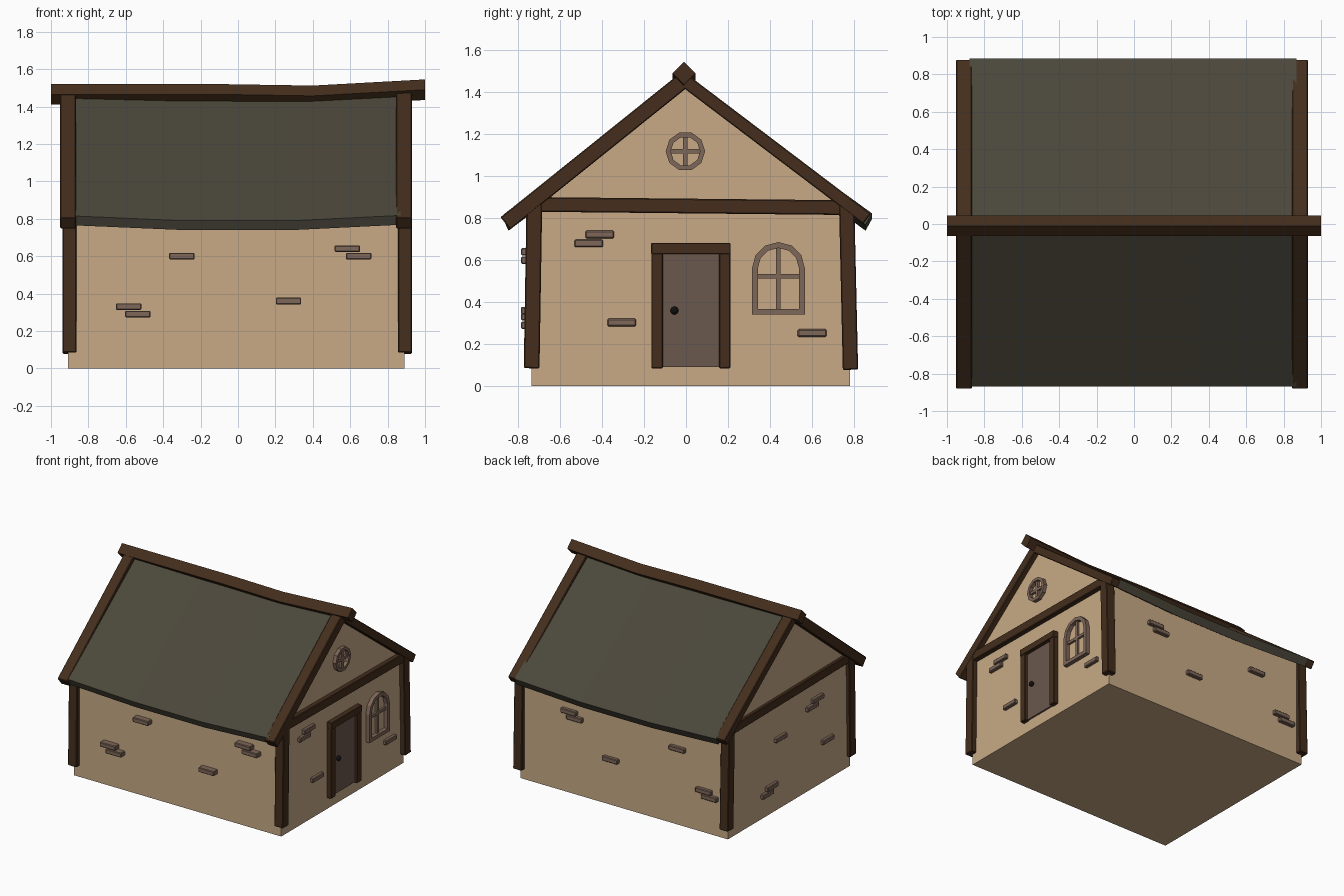
import bpy, bmesh, math
from mathutils import Vector

if "Cube" in bpy.data.objects:
    bpy.data.objects.remove(bpy.data.objects["Cube"])


def material(name, rgb):
    m = bpy.data.materials.new(name)
    m.diffuse_color = (*rgb, 1)
    m.use_nodes = True
    m.node_tree.nodes["Principled BSDF"].inputs["Base Color"].default_value = m.diffuse_color
    return m


PLASTER = material("plaster", (0.58, 0.40, 0.24))
WOOD = material("dark_wood", (0.058, 0.027, 0.012))
SLATE = material("roof_slate", (0.070, 0.063, 0.043))
BRICK = material("brick", (0.21, 0.135, 0.10))
DOOR = material("door_wood", (0.147, 0.098, 0.075))
IRON = material("iron", (0.005, 0.005, 0.005))


def loft(name, rings, mat, closed=False, bevel=0):
    """Bridge equal-sized point rings; cap the ends, or join last to first."""
    bm = bmesh.new()
    vs = [[bm.verts.new(p) for p in r] for r in rings]
    n = len(vs[0])
    pairs = list(zip(vs, vs[1:])) + ([(vs[-1], vs[0])] if closed else [])
    for a, b in pairs:
        for i in range(n):
            j = (i + 1) % n
            bm.faces.new((a[i], a[j], b[j], b[i]))
    if not closed:
        bm.faces.new(vs[0])
        bm.faces.new(vs[-1])
    bmesh.ops.recalc_face_normals(bm, faces=bm.faces)
    if bevel:
        bmesh.ops.bevel(bm, geom=list(bm.edges), offset=bevel, segments=1, affect='EDGES')
    me = bpy.data.meshes.new(name)
    bm.to_mesh(me)
    bm.free()
    ob = bpy.data.objects.new(name, me)
    me.materials.append(mat)
    bpy.context.collection.objects.link(ob)
    return ob


def beam(name, p0, p1, xw, w, mat=WOOD):
    """Squared timber from p0 to p1: xw wide along x, w across in the yz plane."""
    p0, p1 = Vector(p0), Vector(p1)
    side = Vector((1, 0, 0)).cross(p1 - p0).normalized() * w / 2
    x = Vector((xw / 2, 0, 0))
    loft(name, [[p + x + side, p - x + side, p - x - side, p + x - side] for p in (p0, p1)],
         mat, bevel=0.005)


def box(name, lo, hi, mat, bevel=0):
    loft(name, [[(lo[0], lo[1], z), (hi[0], lo[1], z), (hi[0], hi[1], z), (lo[0], hi[1], z)]
                for z in (lo[2], hi[2])], mat, bevel=bevel)


def frame(name, outer, inner, x0, x1, mat):
    """Hollow frame facing x, from matching outer and inner (y, z) outlines."""
    loft(name, [[(x, y, z) for y, z in o]
                for o, x in ((outer, x0), (outer, x1), (inner, x1), (inner, x0))],
         mat, closed=True)


# Walls with gables
gable = [(-0.735, 0), (0.78, 0), (0.78, 0.85), (-0.01, 1.42), (-0.735, 0.83)]
loft("walls", [[(x, y, z) for y, z in gable] for x in (-0.91, 0.89)], PLASTER)

# Sagging roof slab
roof = [(-0.868, 0.815), (-0.01, 1.468), (0.885, 0.82),
        (0.855, 0.765), (-0.01, 1.40), (-0.845, 0.765)]
loft("roof", [[(x, y, z + s) for y, z in roof]
              for x, s in ((-0.88, 0), (-0.3, -0.025), (0.3, -0.025), (0.87, 0.003))], SLATE)

# Ridge beam, set on its corner and slightly bent
d = 0.055
loft("ridge_beam", [[(x, -0.01 + d * a, z + d * b) for a, b in ((1, 0), (0, 1), (-1, 0), (0, -1))]
                    for x, z in ((-1, 1.465), (-0.1, 1.465), (0.4, 1.457), (1, 1.49))], WOOD)

# Corner posts, rafters and cross beams at each gable
for side, px, rx in (("left", -0.9, -0.908), ("right", 0.892, 0.888)):
    beam(side + "_front_post", (px, -0.735, 0.085), (px, -0.722, 0.87), 0.075, 0.075)
    beam(side + "_back_post", (px, 0.783, 0.078), (px, 0.765, 0.86), 0.075, 0.073)
    beam(side + "_front_rafter", (rx, -0.86, 0.775), (rx, 0.0, 1.465), 0.085, 0.075)
    beam(side + "_back_rafter", (rx, 0.862, 0.797), (rx, -0.02, 1.465), 0.085, 0.062)
    beam(side + "_cross_beam", (px, -0.70, 0.865), (px, 0.757, 0.85), 0.07, 0.07)

# Door with timber surround and knob
box("door", (0.87, -0.115, 0.09), (0.903, 0.165, 0.635), DOOR)
box("door_front_jamb", (0.87, -0.165, 0.085), (0.925, -0.11, 0.635), WOOD, 0.004)
box("door_back_jamb", (0.87, 0.158, 0.085), (0.925, 0.212, 0.635), WOOD, 0.004)
box("door_lintel", (0.87, -0.166, 0.628), (0.93, 0.213, 0.682), WOOD, 0.004)
bpy.ops.mesh.primitive_uv_sphere_add(segments=12, ring_count=8, radius=0.019,
                                     location=(0.912, -0.055, 0.36))
knob = bpy.context.object
knob.name = "door_knob"
knob.data.materials.append(IRON)
bpy.ops.object.shade_smooth_by_angle()


# Arched window
def arch(r, base):
    top = [(0.44 + r * math.cos(math.pi * i / 6), 0.56 + r * math.sin(math.pi * i / 6))
           for i in range(7)]
    return [(0.44 - r, base), (0.44 + r, base)] + top


frame("arched_window_frame", arch(0.126, 0.34), arch(0.098, 0.368), 0.87, 0.922, BRICK)
box("arched_window_upright", (0.87, 0.429, 0.35), (0.908, 0.451, 0.67), BRICK)
box("arched_window_crossbar", (0.87, 0.33, 0.513), (0.907, 0.55, 0.535), BRICK)


# Round gable window
def decagon(r):
    return [(-0.003 + r * math.cos(math.tau * i / 10), 1.118 + r * math.sin(math.tau * i / 10))
            for i in range(10)]


frame("round_window_frame", decagon(0.094), decagon(0.07), 0.87, 0.918, BRICK)
box("round_window_upright", (0.87, -0.014, 1.04), (0.908, 0.008, 1.195), BRICK)
box("round_window_crossbar", (0.87, -0.08, 1.107), (0.907, 0.074, 1.129), BRICK)

# Exposed bricks: (position along wall, height) on each wall
W, H = 0.068, 0.018
front = [(-0.3, 0.6), (0.585, 0.64), (0.645, 0.6), (-0.585, 0.33), (-0.535, 0.29), (0.27, 0.36)]
back = [(0.46, 0.64), (0.41, 0.6), (0.10, 0.36), (-0.48, 0.6), (-0.71, 0.33), (-0.76, 0.29)]
right = [(-0.41, 0.722), (-0.463, 0.68), (-0.305, 0.303), (0.60, 0.253)]
left = [(-0.316, 0.69), (-0.25, 0.65), (0.14, 0.557), (-0.44, 0.32), (0.25, 0.216), (0.305, 0.177)]
for name, spots, d0, d1 in (("front", front, -0.785, -0.72), ("back", back, 0.76, 0.808)):
    for u, z in spots:
        box(name + "_brick", (u - W, d0, z - H), (u + W, d1, z + H), BRICK, 0.005)
for name, spots, d0, d1 in (("right", right, 0.87, 0.915), ("left", left, -0.935, -0.89)):
    for u, z in spots:
        box(name + "_brick", (d0, u - W, z - H), (d1, u + W, z + H), BRICK, 0.005)
